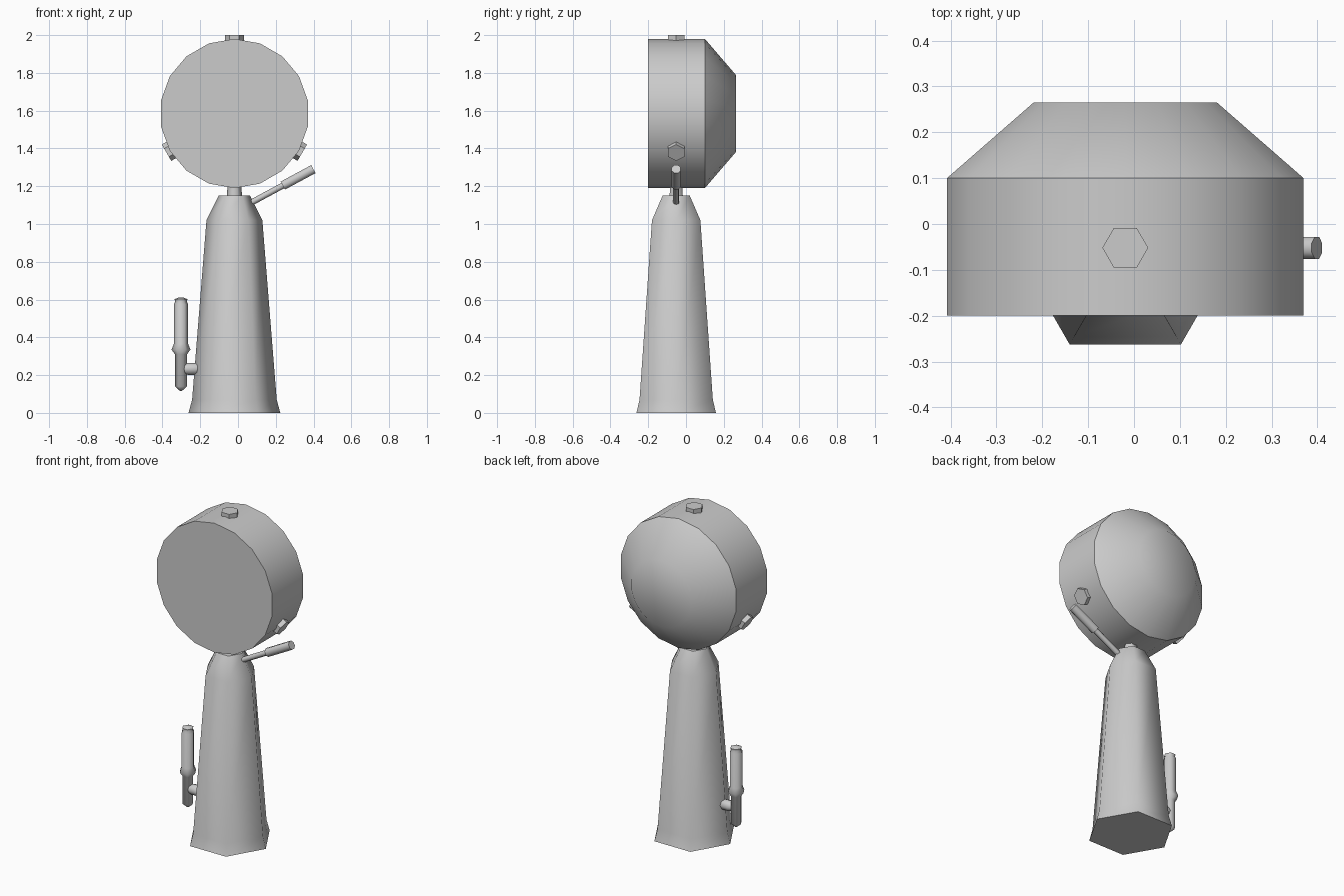
import bpy, bmesh, math
from mathutils import Matrix, Vector

cube = bpy.data.objects.get("Cube")
if cube:
    bpy.data.objects.remove(cube, do_unlink=True)

CX, CY = -0.019, -0.052      # shared vertical axis
LAMP_Z, LAMP_R = 1.585, 0.395

grey = bpy.data.materials.new("light_grey")
grey.use_nodes = True
grey.diffuse_color = (0.6, 0.6, 0.6, 1)
grey.node_tree.nodes["Principled BSDF"].inputs["Base Color"].default_value = (0.6, 0.6, 0.6, 1)


def lathe(name, profile, sides, origin, axis=(0, 0, 1), turn=0.0, smooth=65):
    """Spin (radius, height) points around an axis through origin, with capped ends."""
    bm = bmesh.new()
    rings = []
    for r, h in profile:
        rings.append([bm.verts.new((r * math.cos(turn + 2 * math.pi * i / sides),
                                    r * math.sin(turn + 2 * math.pi * i / sides), h))
                      for i in range(sides)])
    for low, high in zip(rings, rings[1:]):
        for i in range(sides):
            j = (i + 1) % sides
            bm.faces.new((low[i], low[j], high[j], high[i]))
    bm.faces.new(rings[0][::-1])
    bm.faces.new(rings[-1])
    # Frame keeping the local y axis along world y whenever possible
    z = Vector(axis).normalized()
    y = Vector((0, 1, 0)) if abs(z.y) < 0.9 else Vector((0, 0, 1))
    x = y.cross(z).normalized()
    frame = Matrix((x, z.cross(x), z)).transposed().to_4x4()
    bmesh.ops.transform(bm, matrix=Matrix.Translation(origin) @ frame, verts=bm.verts)
    bmesh.ops.recalc_face_normals(bm, faces=bm.faces)
    mesh = bpy.data.meshes.new(name)
    bm.to_mesh(mesh)
    bm.free()
    mesh.materials.append(grey)
    obj = bpy.data.objects.new(name, mesh)
    bpy.context.collection.objects.link(obj)
    bpy.ops.object.select_all(action='DESELECT')
    obj.select_set(True)
    bpy.context.view_layer.objects.active = obj
    bpy.ops.object.shade_smooth_by_angle(angle=math.radians(smooth))
    return obj


# Six-sided tapered pedestal and the neck under the drum
lathe("pedestal", [(0.243, 0), (0.224, 0.07), (0.148, 1.02), (0.083, 1.15)], 6, (CX, CY, 0))
lathe("neck", [(0.042, 1.13), (0.034, 1.23)], 6, (CX, CY, 0))

# Round drum with a tapered back
lathe("drum", [(LAMP_R, -0.2), (LAMP_R, 0.1), (0.203, 0.265)], 18,
      (CX, 0, LAMP_Z), axis=(0, 1, 0), turn=math.pi / 2, smooth=45)

# Three hexagonal bolts around the rim
for name, degrees in (("top_bolt", 90), ("left_bolt", -30), ("right_bolt", 210)):
    a = math.radians(degrees)
    lathe(name, [(0.05, 0.36), (0.05, 0.415)], 6, (CX, CY, LAMP_Z),
          axis=(math.cos(a), 0, math.sin(a)), smooth=50)

# Slanted lever with a thicker grip
lever_dir = (0.88, 0, 0.475)
lathe("lever_rod", [(0.016, -0.03), (0.016, 0.2)], 8, (0.07, CY, 1.113), lever_dir)
lathe("lever_grip", [(0.026, 0.19), (0.026, 0.374)], 8, (0.07, CY, 1.113), lever_dir,
      turn=math.pi / 8)

# Upright side handle and its bracket
lathe("side_handle", [(0.006, 0.117), (0.032, 0.14), (0.032, 0.31), (0.05, 0.335),
                      (0.038, 0.365), (0.038, 0.575), (0.031, 0.588), (0.034, 0.602),
                      (0.012, 0.611)], 6, (-0.302, CY, 0))
lathe("handle_bracket", [(0.022, -0.3), (0.032, -0.265), (0.032, -0.225), (0.022, -0.19)],
      8, (0, CY, 0.233), axis=(1, 0, 0))
